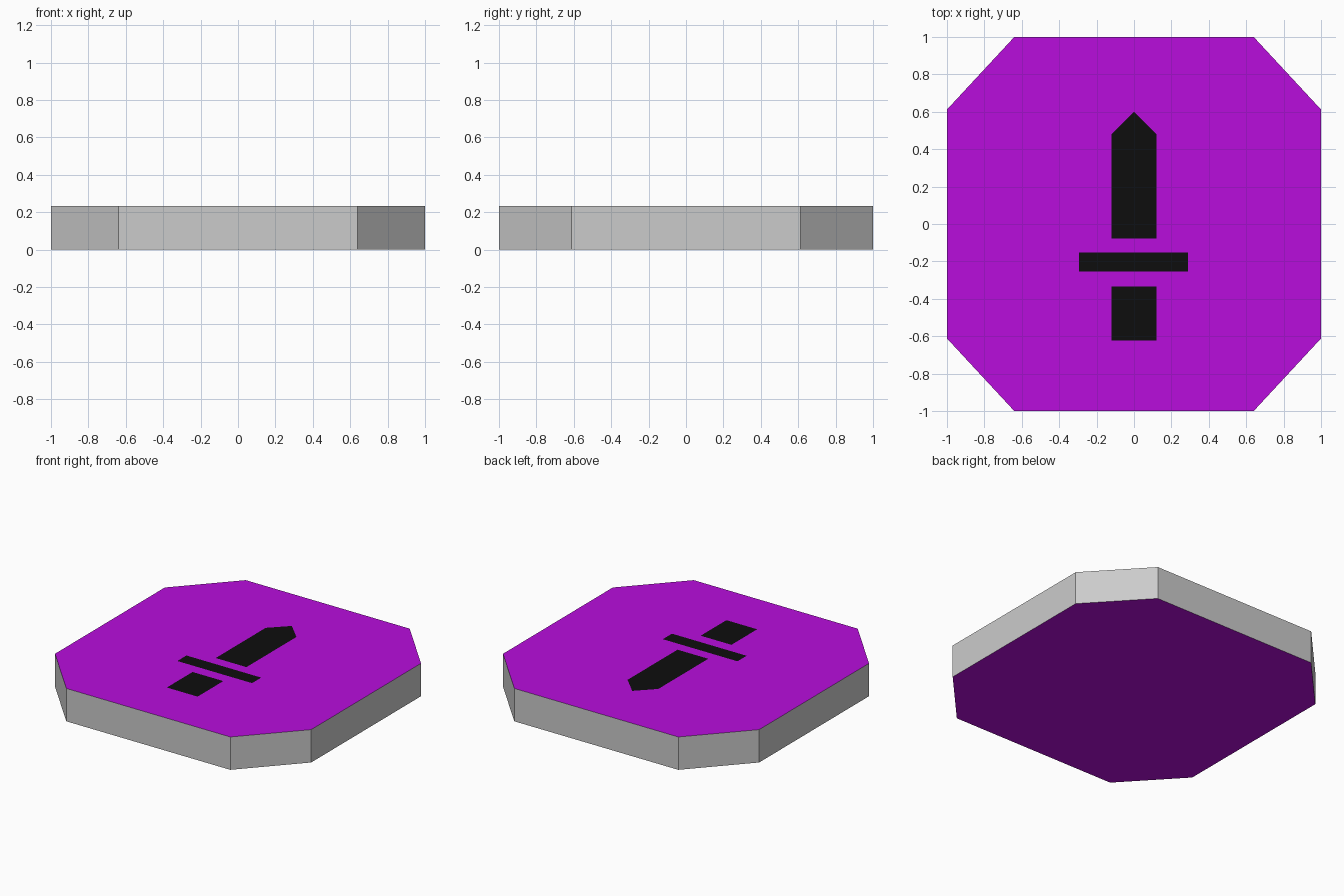
import bpy

if "Cube" in bpy.data.objects:
    bpy.data.objects.remove(bpy.data.objects["Cube"])

H = 0.232        # slab thickness
LIFT = 0.001     # emblem sits just above the top face


def material(name, rgb):
    m = bpy.data.materials.new(name)
    m.diffuse_color = (*rgb, 1.0)
    m.use_nodes = True
    m.node_tree.nodes["Principled BSDF"].inputs["Base Color"].default_value = m.diffuse_color
    return m


def mesh_object(name, verts, faces, mat=None):
    me = bpy.data.meshes.new(name)
    me.from_pydata(verts, [], faces)
    me.update()
    ob = bpy.data.objects.new(name, me)
    bpy.context.collection.objects.link(ob)
    if mat:
        me.materials.append(mat)
    return ob


def flat(name, outline, z, mat, down=False):
    order = list(range(len(outline)))
    if down:
        order.reverse()
    return mesh_object(name, [(x, y, z) for x, y in outline], [order], mat)


def rect(x0, x1, y0, y1):
    return [(x0, y0), (x1, y0), (x1, y1), (x0, y1)]


purple = material("purple", (0.48, 0.004, 0.72))
black = material("black", (0.004, 0.004, 0.004))

# Octagonal outline, counter-clockwise
a, b = 0.64, 0.612
octagon = [(a, -1), (1, -b), (1, b), (a, 1), (-a, 1), (-1, b), (-1, -b), (-a, -1)]
n = len(octagon)

# Grey side wall
walls = [(x, y, z) for z in (0, H) for x, y in octagon]
mesh_object("side_wall", walls,
            [(i, (i + 1) % n, (i + 1) % n + n, i + n) for i in range(n)])

# Purple faces
flat("top_face", octagon, H, purple)
flat("bottom_face", octagon, 0, purple, down=True)

# Sword emblem
flat("blade", [(-0.12, -0.077), (0.12, -0.077), (0.12, 0.48), (0, 0.6), (-0.12, 0.48)],
     H + LIFT, black)
flat("crossguard", rect(-0.295, 0.288, -0.255, -0.153), H + LIFT, black)
flat("grip", rect(-0.12, 0.12, -0.622, -0.335), H + LIFT, black)
